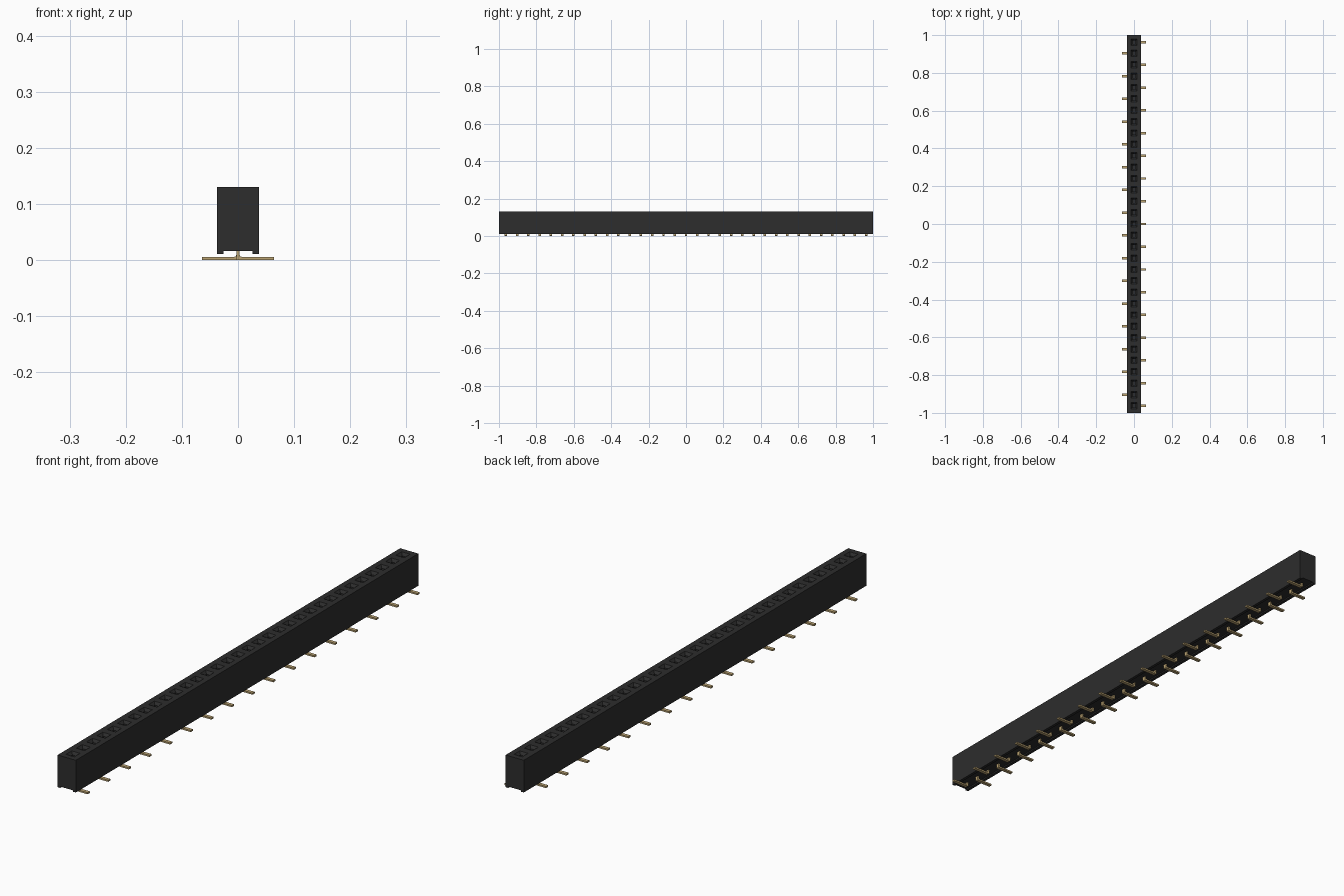
import bpy, bmesh
from mathutils import Vector

if "Cube" in bpy.data.objects:
    bpy.data.objects.remove(bpy.data.objects["Cube"], do_unlink=True)

COUNT, PITCH = 33, 0.0602
HALF_W, TOP = 0.037, 0.13
PIN_Y = [(i - (COUNT - 1) / 2) * PITCH for i in range(COUNT)]


def material(name, rgb, rough):
    m = bpy.data.materials.new(name)
    m.use_nodes = True
    m.diffuse_color = (*rgb, 1)
    b = m.node_tree.nodes["Principled BSDF"]
    b.inputs["Base Color"].default_value = (*rgb, 1)
    b.inputs["Roughness"].default_value = rough
    return m


black = material("black plastic", (0.026, 0.026, 0.026), 0.6)
gold = material("gold contact", (0.5, 0.37, 0.17), 0.4)


def finish(bm, name, mat):
    bmesh.ops.recalc_face_normals(bm, faces=bm.faces)
    mesh = bpy.data.meshes.new(name)
    bm.to_mesh(mesh)
    bm.free()
    mesh.materials.append(mat)
    obj = bpy.data.objects.new(name, mesh)
    bpy.context.collection.objects.link(obj)
    return obj


def loft(bm, rings):
    """Skin a list of closed rings and cap both ends."""
    rings = [[bm.verts.new(p) for p in r] for r in rings]
    n = len(rings[0])
    sides = [[bm.faces.new((a[k], a[(k + 1) % n], b[(k + 1) % n], b[k]))
              for k in range(n)] for a, b in zip(rings, rings[1:])]
    bm.faces.new(rings[0])
    bm.faces.new(rings[-1])
    return sides


# Housing: channelled profile along y, one slice per socket
bm = bmesh.new()
profile = [(-HALF_W, TOP), (HALF_W, TOP), (HALF_W, 0.011), (0.026, 0.011),
           (0.026, 0.016), (-0.026, 0.016), (-0.026, 0.011), (-HALF_W, 0.011)]
cuts = [-1] + [y + PITCH / 2 for y in PIN_Y[:-1]] + [1]
slices = loft(bm, [[(x, y, z) for x, z in profile] for y in cuts])
bmesh.ops.recalc_face_normals(bm, faces=bm.faces)

# Sockets: square funnel mouth, narrower shaft, floor
for faces, y in zip(slices, PIN_Y):
    top = faces[0]
    for half, z in ((0.017, TOP), (0.009, TOP - 0.01), (0.009, 0.06)):
        bmesh.ops.inset_individual(bm, faces=[top], thickness=0.002)
        c = top.calc_center_median()
        for v in top.verts:
            v.co = Vector((half if v.co.x > c.x else -half,
                           y + (half if v.co.y > c.y else -half), z))
finish(bm, "housing", black)

# Surface-mount pins: bent strips with feet on alternating sides
bm = bmesh.new()
W = 0.0065
foot = [(-0.003, 0.03), (-0.003, 0.0035), (-0.002, 0.001), (0.0005, 0.0),
        (0.064, 0.0), (0.064, 0.006), (0.0065, 0.006), (0.004, 0.007),
        (0.003, 0.0095), (0.003, 0.03)]
for i, y in enumerate(PIN_Y):
    side = 1 if i % 2 == 0 else -1
    loft(bm, [[(side * x, yy, z) for x, z in foot] for yy in (y - W, y + W)])
finish(bm, "pins", gold)
